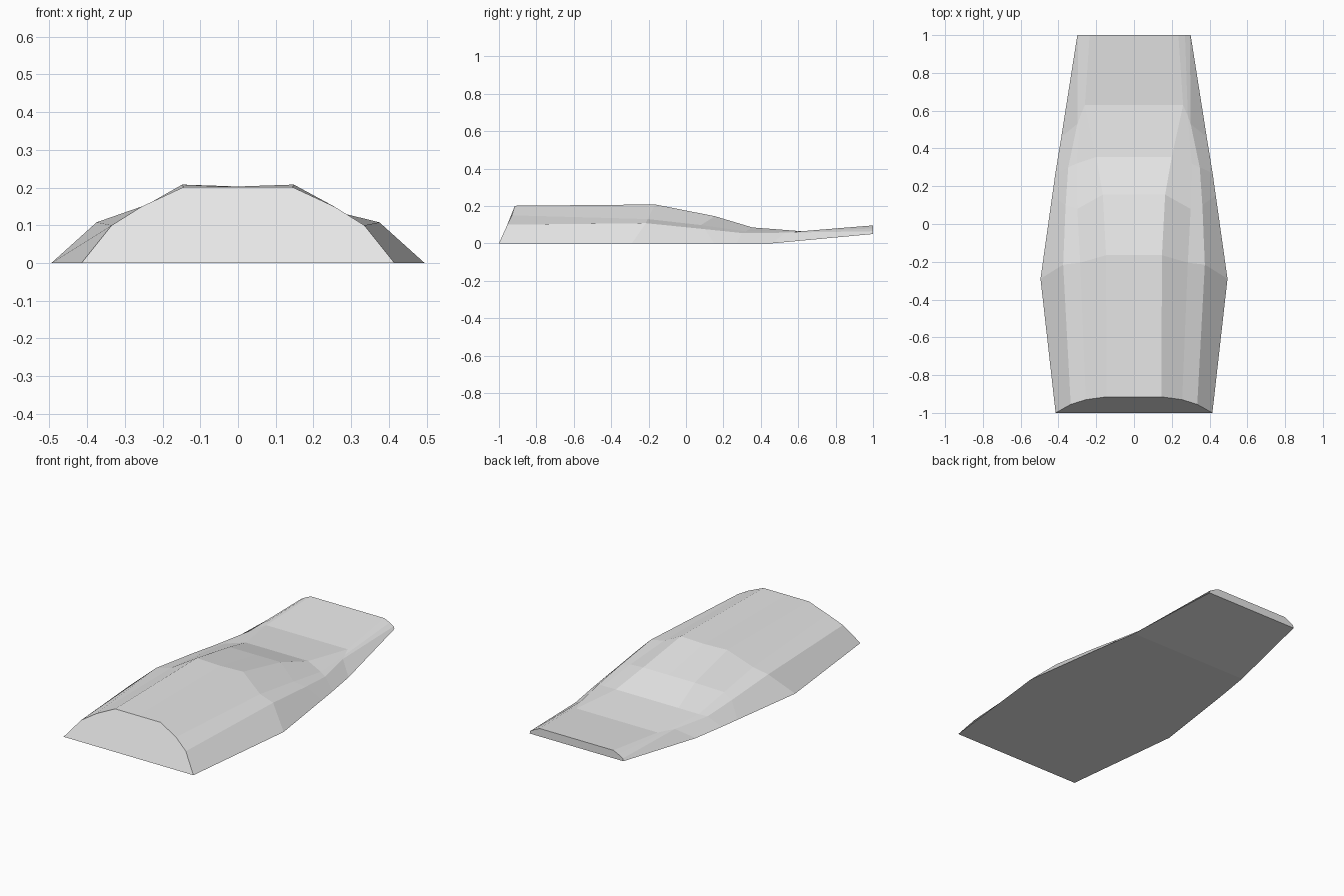
import bpy
import bmesh

# Single plain grey for the whole shell
grey = bpy.data.materials.new("light_grey")
grey.diffuse_color = (0.8, 0.8, 0.8, 1.0)

# Half cross-sections front to back: lower edge, shoulder, upper side, top edge, centre
stations = [
    [(0.415, -1.00, 0.000), (0.335, -0.955, 0.100), (0.255, -0.93, 0.150), (0.145, -0.915, 0.201), (0, -0.915, 0.201)],
    [(0.495, -0.29, 0.000), (0.375, -0.215, 0.108), (0.285, -0.205, 0.130), (0.148, -0.165, 0.208), (0, -0.165, 0.203)],
    [(0.433, 0.15, 0.000), (0.362, 0.10, 0.076), (0.300, 0.08, 0.098), (0.165, 0.155, 0.145), (0, 0.155, 0.145)],
    [(0.416, 0.27, 0.000), (0.348, 0.300, 0.055), (0.305, 0.32, 0.064), (0.200, 0.355, 0.085), (0, 0.355, 0.085)],
    [(0.385, 0.46, 0.000), (0.300, 0.530, 0.057), (0.285, 0.57, 0.061), (0.260, 0.630, 0.064), (0, 0.630, 0.064)],
    [(0.300, 1.00, 0.050), (0.296, 1.000, 0.065), (0.270, 1.00, 0.080), (0.235, 1.000, 0.096), (0, 1.000, 0.096)],
]

bm = bmesh.new()
rings = []
for half in stations:
    mirrored = [(-x, y, z) for x, y, z in reversed(half[:-1])]
    rings.append([bm.verts.new(p) for p in half + mirrored])

# Skin between neighbouring sections, including the underside
for a, b in zip(rings, rings[1:]):
    n = len(a)
    for i in range(n):
        j = (i + 1) % n
        bm.faces.new((a[i], a[j], b[j], b[i]))

# Front and rear end caps
bm.faces.new(rings[0])
bm.faces.new(rings[-1])
bmesh.ops.recalc_face_normals(bm, faces=bm.faces)

mesh = bpy.data.meshes.new("tapered_shell")
bm.to_mesh(mesh)
bm.free()
mesh.materials.append(grey)
shell = bpy.data.objects.new("tapered_shell", mesh)
bpy.context.collection.objects.link(shell)
